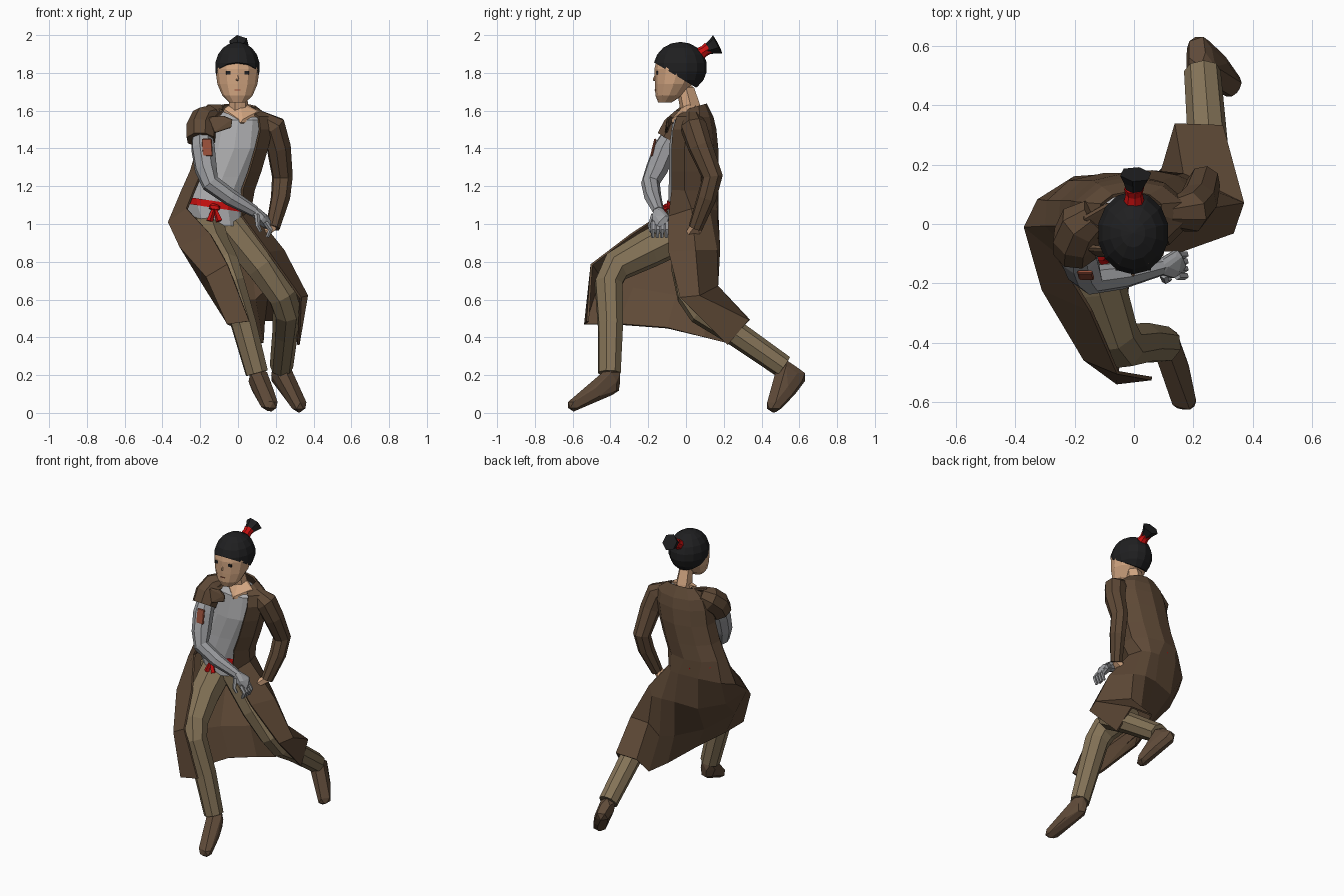
import bpy, bmesh
from math import sin, cos, pi, radians
from mathutils import Vector


def mat(name, r, g, b):
    m = bpy.data.materials.new(name)
    m.diffuse_color = (r, g, b, 1)
    return m


COAT = mat("coat brown", .112, .066, .037)
BOOT = mat("boot brown", .112, .068, .04)
KHAKI = mat("trouser khaki", .23, .17, .095)
SKIN = mat("skin", .65, .38, .22)
HAIR = mat("hair black", .014, .014, .015)
RED = mat("sash red", .6, .005, .005)
SHIRT = mat("shirt grey", .42, .42, .43)
METAL = mat("arm grey", .34, .345, .36)
PATCH = mat("rust patch", .3, .075, .04)


def finish(name, bm, material):
    bmesh.ops.recalc_face_normals(bm, faces=bm.faces)
    me = bpy.data.meshes.new(name)
    bm.to_mesh(me)
    bm.free()
    me.materials.append(material)
    ob = bpy.data.objects.new(name, me)
    bpy.context.collection.objects.link(ob)
    return ob


def loft(name, rings, material, closed=True):
    """Skin a list of equal point rows; closed rows get end caps."""
    bm = bmesh.new()
    rows = [[bm.verts.new(p) for p in r] for r in rings]
    n = len(rows[0])
    for a, b in zip(rows, rows[1:]):
        for i in range(n if closed else n - 1):
            j = (i + 1) % n
            bm.faces.new((a[i], a[j], b[j], b[i]))
    if closed:
        bm.faces.new(rows[0])
        bm.faces.new(rows[-1])
    return finish(name, bm, material)


def ellipses(name, rows, material, n=12):
    """Stack of level ellipses: cx, cy, z, rx, ry."""
    return loft(name, [[(cx + rx * cos(2 * pi * i / n), cy + ry * sin(2 * pi * i / n), z)
                        for i in range(n)] for cx, cy, z, rx, ry in rows], material)


def tube(name, pts, material, n=8):
    """Tapered limb along x, y, z, radius points."""
    P = [Vector(p[:3]) for p in pts]
    rings, side, old = [], None, None
    for k, p in enumerate(P):
        t = (P[min(k + 1, len(P) - 1)] - P[max(k - 1, 0)]).normalized()
        if side is None:
            side = t.cross(Vector((.13, .9, .4))).normalized()
        else:
            side = old.rotation_difference(t) @ side
        other, old = t.cross(side), t
        rings.append([p + pts[k][3] * (cos(2 * pi * i / n) * side + sin(2 * pi * i / n) * other)
                      for i in range(n)])
    return loft(name, rings, material)


def hull(name, blobs, material):
    """Convex skin around small balls: x, y, z, radius."""
    bm = bmesh.new()
    for x, y, z, r in blobs:
        ball = bmesh.ops.create_icosphere(bm, subdivisions=1, radius=r)["verts"]
        bmesh.ops.translate(bm, verts=ball, vec=(x, y, z))
    pts = [v.co.copy() for v in bm.verts]
    bm.clear()
    for p in pts:
        bm.verts.new(p)
    bmesh.ops.convex_hull(bm, input=bm.verts[:])
    bmesh.ops.delete(bm, geom=[v for v in bm.verts if not v.link_faces], context="VERTS")
    return finish(name, bm, material)


def box(name, c, s, material):
    bm = bmesh.new()
    bmesh.ops.create_cube(bm, size=1)
    bmesh.ops.scale(bm, verts=bm.verts, vec=s)
    bmesh.ops.translate(bm, verts=bm.verts, vec=c)
    return finish(name, bm, material)


# Long open coat: upper body rows, then a skirt draped over both legs
body = [(-.01, .045, 1.615, .105, .06), (-.005, .035, 1.565, .175, .105), (-.01, .03, 1.5, .195, .125),
        (-.03, .03, 1.4, .19, .135), (-.065, .03, 1.28, .19, .135), (-.105, .03, 1.18, .195, .135)]
angles = [radians(-130 - 35 * i) for i in range(9)]
rows = [[(cx + rx * cos(a), cy + ry * sin(a), z + (.02 * sin(a) if z > 1.6 else 0)) for a in angles]
        for cx, cy, z, rx, ry in body]
rows += [
    [(-.27, -.085, 1.08), (-.365, -.01, 1.01), (-.32, .08, 1.04), (-.2, .155, 1.07), (-.06, .165, 1.07),
     (0, .16, 1.07), (.04, .12, 1.08), (.065, .03, 1.08), (.02, -.09, 1.04)],
    [(-.145, -.29, .945), (-.305, -.22, .88), (-.29, -.01, .86), (-.18, .13, .85), (-.03, .165, .87),
     (.06, .175, .87), (.14, .16, .86), (.24, .05, .86), (.16, -.09, .85)],
    [(-.055, -.5, .785), (-.165, -.455, .72), (-.17, -.28, .66), (-.1, -.05, .62), (.02, .1, .6),
     (.09, .16, .6), (.165, .165, .67), (.365, .07, .62), (.33, -.03, .61)],
    [(.06, -.52, .485), (-.055, -.535, .47), (-.05, -.36, .47), (0, -.1, .45), (.07, .1, .4),
     (.13, .22, .37), (.14, .335, .49), (.295, .33, .49), (.32, .22, .36)]]
coat = loft("long_coat", rows, COAT, closed=False)
thick = coat.modifiers.new("thickness", "SOLIDIFY")
thick.thickness, thick.offset = .012, 0
hull("torn_lapel", [(-.15, -.08, 1.555, .012), (-.075, -.085, 1.565, .008), (-.035, -.098, 1.55, .006),
                    (-.12, -.105, 1.49, .008), (-.04, -.1, 1.515, .006)], COAT)
hull("raised_collar", [(-.16, .02, 1.62, .012), (-.09, .06, 1.62, .012), (-.1, 0, 1.58, .02)], COAT)

# Shirt, sash and knot
ellipses("shirt", [(0, .03, 1.6, .085, .05), (0, .03, 1.55, .155, .1), (-.02, .03, 1.4, .17, .12),
                   (-.08, .03, 1.25, .165, .12), (-.135, .03, 1.1, .16, .125),
                   (-.11, .03, .99, .14, .125)], SHIRT)
sash = []
for dz, k in ((.018, 1), (-.018, 1.01)):
    sash.append([(-.135 + .165 * k * cos(2 * pi * i / 12), .03 + .13 * k * sin(2 * pi * i / 12),
                  1.105 + dz - .025 * cos(2 * pi * i / 12)) for i in range(12)])
loft("sash", sash, RED)
hull("sash_knot", [(-.135, -.105, 1.09, .02), (-.11, -.11, 1.085, .018)], RED)
for x in (-.15, -.1):
    tube("sash_tail", [(-.125, -.11, 1.09, .008), (x, -.125, 1.015, .018)], RED, 4)

# Trousers and boots
hull("trouser_seat", [(-.17, .01, .98, .115), (-.05, .03, .98, .1)], KHAKI)
tube("front_trouser_leg", [(-.165, 0, .965, .105), (-.13, -.2, .865, .1), (-.07, -.37, .775, .085),
                           (-.04, -.41, .69, .078), (.03, -.4, .47, .07), (.1, -.405, .21, .062)], KHAKI)
tube("rear_trouser_leg", [(-.04, .03, .99, .1), (.13, .01, .78, .095), (.235, .03, .62, .08),
                          (.26, .08, .54, .076), (.25, .25, .43, .068), (.23, .515, .245, .062)], KHAKI)
hull("front_boot", [(.105, -.395, .19, .055), (.11, -.39, .135, .04), (.145, -.48, .11, .045),
                    (.155, -.59, .046, .035), (.178, -.595, .042, .035)], BOOT)
hull("rear_boot", [(.225, .53, .225, .055), (.22, .59, .19, .047), (.275, .54, .12, .045),
                   (.32, .46, .038, .036), (.33, .475, .04, .036)], BOOT)

# Bare grey arm across the body, with short torn sleeve
tube("short_sleeve", [(-.13, .03, 1.575, .06), (-.175, 0, 1.55, .08), (-.195, -.05, 1.505, .082),
                      (-.197, -.085, 1.445, .078)], COAT)
tube("grey_arm", [(-.19, -.065, 1.48, .055), (-.185, -.11, 1.4, .064), (-.17, -.155, 1.29, .06),
                  (-.145, -.188, 1.215, .05), (-.04, -.175, 1.14, .045), (.09, -.145, 1.065, .03)], METAL)
hull("arm_patch", [(-.185, -.163, 1.445, .007), (-.145, -.163, 1.445, .007), (-.18, -.182, 1.365, .007),
                   (-.14, -.182, 1.365, .007)], PATCH)
hull("grey_palm", [(.09, -.145, 1.065, .03), (.13, -.16, 1.03, .025), (.14, -.11, 1.03, .025),
                   (.15, -.14, 1.0, .028)], METAL)
for i in range(4):
    y = -.175 + .024 * i
    tube("grey_finger", [(.145, y, 1.01, .014), (.172, y, .97, .013), (.155, y, .93, .01)], METAL, 5)
tube("grey_thumb", [(.1, -.17, 1.05, .015), (.105, -.19, .99, .012), (.12, -.185, .96, .009)], METAL, 5)

# Sleeved arm with hand on hip
tube("long_sleeve", [(.11, .035, 1.56, .045), (.185, .04, 1.515, .072), (.215, .075, 1.41, .066),
                     (.235, .14, 1.25, .056), (.225, .11, 1.14, .052), (.185, .05, .98, .038)], COAT)
hull("hip_hand", [(.18, .05, .985, .03), (.15, .06, .955, .025), (.13, .02, .945, .025)], SKIN)

# Neck with open skin neckline, and head
hull("neck", [(0, .0, 1.7, .05), (0, .025, 1.6, .06)], SKIN)
hull("neckline", [(-.06, 0, 1.6, .02), (.095, 0, 1.585, .02), (.02, -.06, 1.545, .02),
                  (0, .03, 1.62, .04)], SKIN)
ellipses("head", [(-.003, -.112, 1.643, .042, .035), (-.003, -.09, 1.68, .08, .072),
                  (-.003, -.065, 1.74, .106, .1), (-.003, -.045, 1.82, .117, .122),
                  (-.003, -.035, 1.9, .1, .115)], SKIN)
hull("nose", [(-.003, -.16, 1.79, .004), (-.003, -.169, 1.765, .008)], SKIN)
for x in (-.052, .046):
    box("eye", (x, -.152, 1.8), (.022, .009, .018), HAIR)
box("mouth", (-.003, -.162, 1.71), (.03, .008, .004), PATCH)

# Hair cap cut along a slope from fringe to nape, with a tied tail
bm = bmesh.new()
bmesh.ops.create_uvsphere(bm, u_segments=14, v_segments=9, radius=1)
bmesh.ops.scale(bm, verts=bm.verts, vec=(.122, .142, .134))
bmesh.ops.translate(bm, verts=bm.verts, vec=(-.003, -.03, 1.83))
bmesh.ops.bisect_plane(bm, geom=bm.verts[:] + bm.edges[:] + bm.faces[:],
                       plane_co=(0, -.16, 1.85), plane_no=(0, .6, 1), clear_inner=True)
bmesh.ops.holes_fill(bm, edges=[e for e in bm.edges if e.is_boundary])
finish("hair_cap", bm, HAIR)
tube("hair_tie", [(0, .065, 1.895, .037), (0, .1, 1.918, .029), (0, .12, 1.931, .034)], RED)
tube("hair_tail", [(.002, .112, 1.926, .029), (.004, .14, 1.938, .04), (.006, .167, 1.952, .055)], HAIR, 6)
